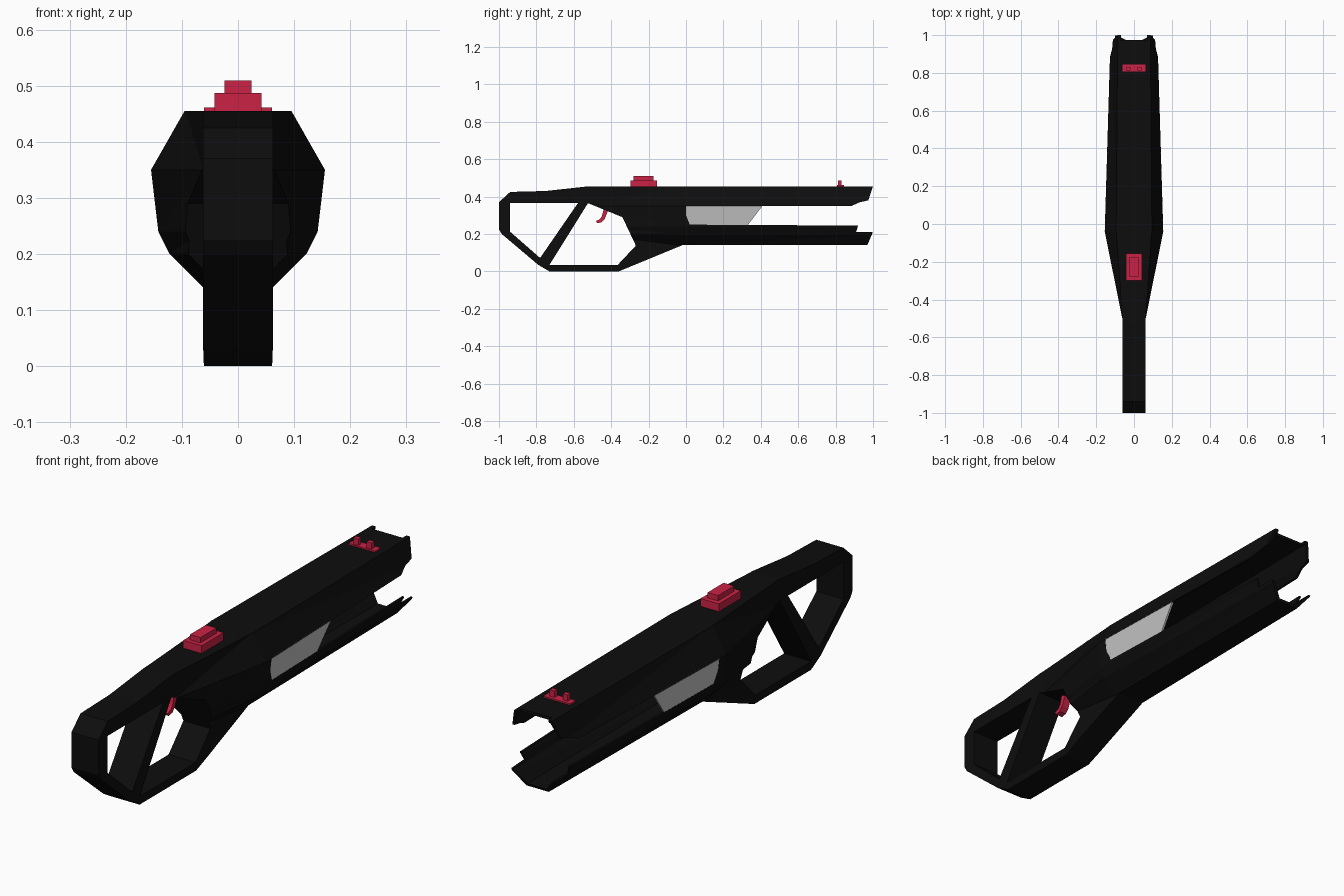
import bpy, bmesh, math

if "Cube" in bpy.data.objects:
    bpy.data.objects.remove(bpy.data.objects["Cube"])


def material(name, rgb):
    m = bpy.data.materials.new(name)
    m.diffuse_color = (*rgb, 1)
    m.use_nodes = True
    m.node_tree.nodes["Principled BSDF"].inputs["Base Color"].default_value = m.diffuse_color
    return m


BLACK = material("black_shell", (0.004, 0.004, 0.004))
RED = material("red_parts", (0.6, 0.016, 0.06))
GREY = material("grey_panel", (0.55, 0.55, 0.55))


def loft(name, rings, mat):
    """Closed solid from equal-length rings of points."""
    bm = bmesh.new()
    vs = [[bm.verts.new(p) for p in r] for r in rings]
    n = len(rings[0])
    for a, b in zip(vs, vs[1:]):
        for i in range(n):
            j = (i + 1) % n
            bm.faces.new((a[i], a[j], b[j], b[i]))
    bm.faces.new(vs[0])
    bm.faces.new(vs[-1])
    bmesh.ops.triangulate(bm, faces=[f for f in bm.faces if len(f.verts) == 4])
    bmesh.ops.recalc_face_normals(bm, faces=bm.faces)
    me = bpy.data.meshes.new(name)
    bm.to_mesh(me)
    bm.free()
    me.materials.append(mat)
    ob = bpy.data.objects.new(name, me)
    bpy.context.collection.objects.link(ob)
    return ob


def prism(name, yz, half, mat, x=0):
    """Side profile extruded across x."""
    return loft(name, [[(x + s * half, y, z) for y, z in yz] for s in (-1, 1)], mat)


def box(name, x, hx, y0, y1, z0, z1, mat):
    return prism(name, [(y0, z0), (y1, z0), (y1, z1), (y0, z1)], hx, mat, x)


def boolean(ob, cutter, op):
    m = ob.modifiers.new(op, 'BOOLEAN')
    m.object, m.operation, m.solver = cutter, op, 'EXACT'
    bpy.context.view_layer.objects.active = ob
    bpy.ops.object.modifier_apply(modifier=m.name)
    bpy.data.objects.remove(cutter)


def ring(half_profile, y):
    return ([(x, y, z) for x, z in half_profile] +
            [(-x, y, z) for x, z in reversed(half_profile)])


# Cross-sections (half width, height) at stock, widest point and muzzle
WIDE = [(.06, -.02), (.062, .03), (.062, .14), (.122, .2), (.142, .24), (.155, .35), (.094, .457)]
STOCK = [(min(x, .062), z) for x, z in WIDE]
MUZZLE = [(x * .78, z) for x, z in WIDE[:-1]] + [(.085, .457)]
body = loft("body", [ring(STOCK, -1.1), ring(STOCK, -.5), ring(WIDE, -.04), ring(MUZZLE, 1.1)], BLACK)

# Side silhouette
side = [(-1, .37), (-.94, .425), (-.75, .43), (-.52, .455), (1, .455), (.975, .38), (.997, .205),
        (.97, .142), (-.02, .14), (-.36, 0), (-.73, 0), (-.79, .035), (-.985, .2), (-1, .225)]
boolean(body, prism("silhouette", side, .3, BLACK), 'INTERSECT')

# Stock opening, grip opening, and the long slot between upper and lower rails
holes = [
    [(-.94, .365), (-.578, .365), (-.78, .072), (-.94, .212)],
    [(-.524, .365), (-.34, .29), (-.268, .138), (-.365, .035), (-.73, .035)],
]
for h in holes:
    boolean(body, prism("opening", h, .3, BLACK), 'DIFFERENCE')

# Hollow front half
INNER = [(.053, .153), (.112, .206), (.13, .242), (.143, .35), (.086, .443)]
FRONT = [(x * .78, z) for x, z in INNER[:-1]] + [(.075, .443)]
boolean(body, loft("cavity", [ring(INNER, .015), ring(FRONT, 1.15)], BLACK), 'DIFFERENCE')
slot = [(0, .35), (.885, .35), (.93, .37), (.975, .38), (1.1, .38), (1.1, .208), (.91, .212),
        (.92, .245), (.02, .25), (0, .30)]
boolean(body, prism("slot", slot, .3, BLACK), 'DIFFERENCE')
boolean(body, box("muzzle_notch", 0, .07, .975, 1.1, .43, .5, BLACK), 'DIFFERENCE')


# Grey side windows following the hull surface
def hull_x(y, z):
    wide = .142 + (z - .24) / .11 * .013
    return wide * (1 - .22 * (y + .04) / 1.14)


window = [(0, .352), (.41, .352), (.33, .247), (.02, .249), (0, .30)]
for s, tag in ((1, "right"), (-1, "left")):
    loft("window_" + tag, [[(s * (hull_x(y, z) - d), y, z) for y, z in window] for d in (.001, .009)], GREY)

# Rear sight: two stacked blocks
box("rear_sight_base", 0, .042, -.298, -.155, .45, .487, RED)
box("rear_sight_top", 0, .024, -.28, -.175, .48, .509, RED)

# Front sight: plate with two posts
box("front_sight_plate", 0, .061, .808, .845, .45, .461, RED)
for s in (-1, 1):
    box("front_sight_post", s * .03, .011, .813, .832, .455, .487, RED)

# Trigger
trigger = [(-.405, .35), (-.435, .35), (-.45, .295), (-.462, .278), (-.482, .27), (-.476, .258),
           (-.452, .262), (-.435, .28), (-.425, .305)]
prism("trigger", trigger, .016, RED)
